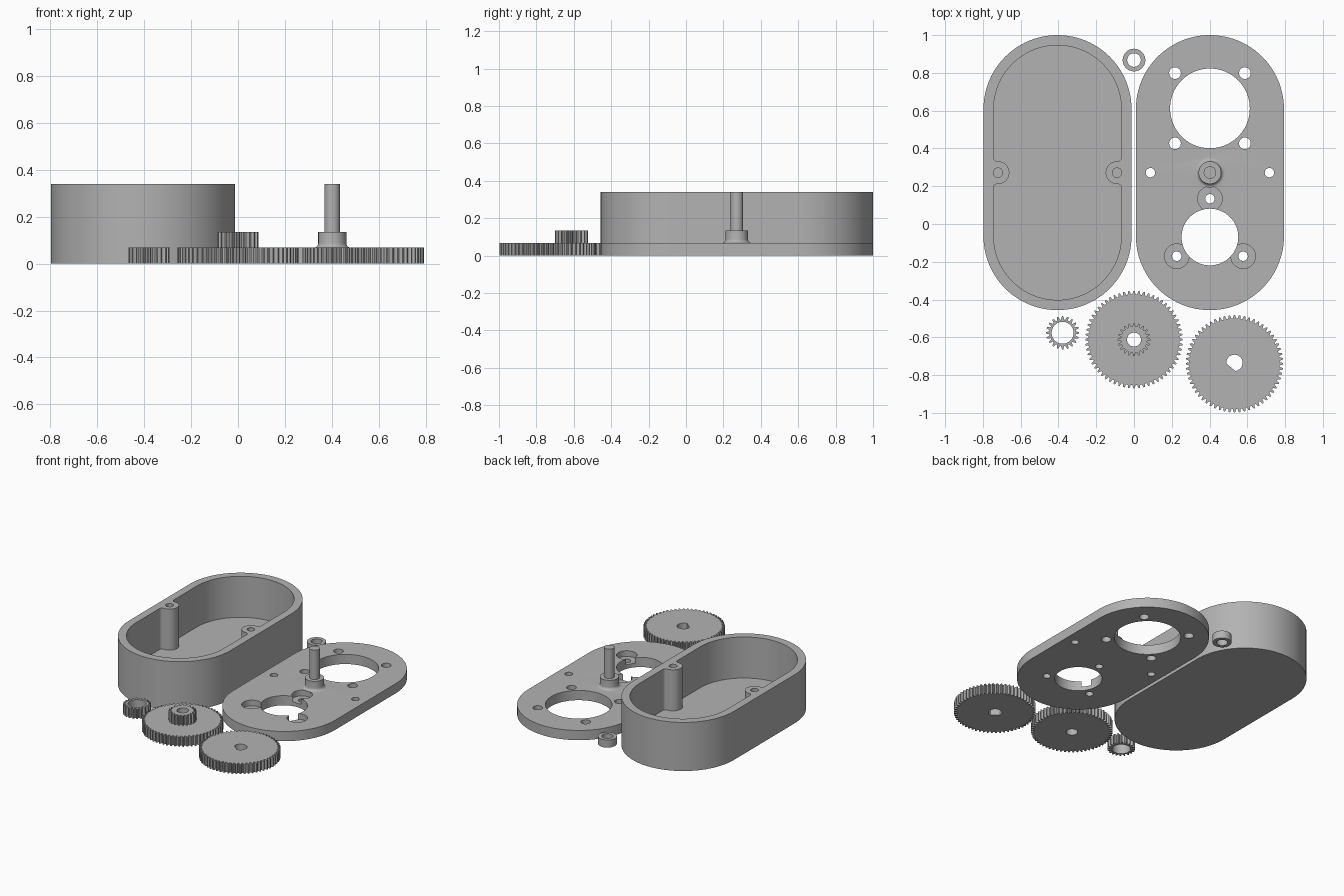
import bpy, bmesh, math
from math import pi, sin, cos

if "Cube" in bpy.data.objects:
    bpy.data.objects.remove(bpy.data.objects["Cube"])

grey = bpy.data.materials.new("plain grey")
grey.diffuse_color = (0.45, 0.45, 0.45, 1)
grey.use_nodes = True
grey.node_tree.nodes["Principled BSDF"].inputs["Base Color"].default_value = grey.diffuse_color


def arc(cx, cy, r, a0, a1, n):
    """Points on an arc, angles in degrees."""
    return [(cx + r * cos(math.radians(a0 + (a1 - a0) * i / n)),
             cy + r * sin(math.radians(a0 + (a1 - a0) * i / n))) for i in range(n + 1)]


def circle(cx, cy, r, n=48):
    return arc(cx, cy, r, 0, 360, n)[:-1]


def stadium(cx, cy, r, half):
    return arc(cx, cy + half, r, 0, 180, 48) + arc(cx, cy - half, r, 180, 360, 48)


def gear_outline(cx, cy, tip, teeth, depth=0.018):
    pts = []
    for i in range(teeth):
        for f, d in ((-0.34, 1), (-0.24, 0.5), (-0.12, 0), (0.12, 0), (0.24, 0.5), (0.34, 1)):
            a = 2 * pi * (i + f) / teeth
            r = tip - depth * d
            pts.append((cx + r * cos(a), cy + r * sin(a)))
    return pts


def prism(name, outlines, z0, z1):
    """Extrude counter-clockwise outlines from z0 to z1 as one object."""
    bm = bmesh.new()
    for pts in outlines:
        low = [bm.verts.new((x, y, z0)) for x, y in pts]
        top = [bm.verts.new((x, y, z1)) for x, y in pts]
        bm.faces.new(low[::-1])
        bm.faces.new(top)
        n = len(pts)
        for i in range(n):
            j = (i + 1) % n
            bm.faces.new((low[i], low[j], top[j], top[i]))
    return finish(name, bm)


def finish(name, bm):
    mesh = bpy.data.meshes.new(name)
    bm.to_mesh(mesh)
    bm.free()
    mesh.materials.append(grey)
    ob = bpy.data.objects.new(name, mesh)
    bpy.context.collection.objects.link(ob)
    return ob


def combine(ob, other, op='DIFFERENCE'):
    """Apply a boolean and remove the helper."""
    mod = ob.modifiers.new("cut", 'BOOLEAN')
    mod.operation, mod.solver, mod.object = op, 'EXACT', other
    bpy.context.view_layer.objects.active = ob
    bpy.ops.object.modifier_apply(modifier=mod.name)
    bpy.data.objects.remove(other)


def cut(ob, outlines, z0, z1):
    combine(ob, prism("cutter", outlines, z0, z1))


BX, PX, CY = -0.405, 0.402, 0.272      # box centre, plate centre, shared middle
R, HALF, PLATE_H, TALL = 0.392, 0.336, 0.068, 0.34

# Housing: rounded box whose cavity bends around two screw bosses
ri, bx, br, fr = 0.338, 0.315, 0.06, 0.02
fx = ri - fr
fy = math.sqrt((br + fr) ** 2 - (fx - bx) ** 2)
t = math.degrees(math.atan2(fy, bx - fx))
side = (arc(0, -HALF, ri, -90, 0, 24)
        + arc(fx, -fy, fr, 0, t, 8)
        + arc(bx, 0, br, 180 + t, 180 - t + 0, 24)[1:]
        + arc(fx, fy, fr, -t, 0, 8)[1:]
        + arc(0, HALF, ri, 0, 90, 24))
side = side[:-1]
cavity = [(BX + x, CY + y) for x, y in side] + [(BX - x, CY - y) for x, y in side]
box = prism("housing", [stadium(BX, CY, R, HALF)], 0, TALL)
cut(box, [cavity], 0.053, 0.5)
cut(box, [circle(BX + s * bx, CY, 0.025, 24) for s in (-1, 1)], 0.1, 0.5)

# Cover plate: bearing opening, motor opening and screw holes
plate = prism("cover_plate", [stadium(PX, CY, R, HALF)], 0, PLATE_H)
motor_y = -0.069
lugs = [(PX + 0.203 * cos(math.radians(a)), motor_y + 0.203 * sin(math.radians(a)))
        for a in (90, 210, 330)]
holes = [circle(PX, 0.612, 0.211, 72), circle(PX, motor_y, 0.15, 64)]
holes += [circle(PX + sx * 0.185, 0.613 + sy * 0.186, 0.031, 24)
          for sx in (-1, 1) for sy in (-1, 1)]
holes += [circle(PX + s * 0.315, CY, 0.025, 24) for s in (-1, 1)]
holes += [circle(x, y, 0.025, 24) for x, y in lugs]
cut(plate, holes, -0.1, 0.2)
# Recesses for the motor lugs
cut(plate, [circle(x, y, 0.065, 40) for x, y in lugs], 0.028, 0.2)

# Spindle: stepped pin with a flared foot, turned around its axis
bm = bmesh.new()
profile = [(0, 0.05), (0.079, 0.05), (0.079, 0.068)]
profile += [(0.079 - 0.019 * sin(a * pi / 12), 0.087 - 0.019 * cos(a * pi / 12)) for a in range(1, 7)]
profile += [(0.06, 0.135), (0.033, 0.135), (0.033, TALL), (0, TALL)]
vs = [bm.verts.new((PX + r, CY, z)) for r, z in profile]
es = [bm.edges.new(p) for p in zip(vs, vs[1:])]
bmesh.ops.spin(bm, geom=vs + es, cent=(PX, CY, 0), axis=(0, 0, 1), angle=2 * pi, steps=48)
bmesh.ops.remove_doubles(bm, verts=bm.verts, dist=1e-5)
bmesh.ops.recalc_face_normals(bm, faces=bm.faces)
combine(plate, finish("spindle", bm), 'UNION')

# Spacer ring
ring = prism("spacer_ring", [circle(0, 0.868, 0.06)], 0, 0.053)
cut(ring, [circle(0, 0.868, 0.036)], -0.1, 0.2)

# Small gear
small = prism("small_gear", [gear_outline(-0.378, -0.576, 0.088, 20)], 0, PLATE_H)
cut(small, [circle(-0.378, -0.576, 0.058)], -0.1, 0.2)

# Stepped gear: wheel with a pinion on top
step = prism("stepped_gear", [gear_outline(0, -0.612, 0.258, 60)], 0, PLATE_H)
combine(step, prism("pinion", [gear_outline(0, -0.612, 0.088, 20)], 0.04, 0.135), 'UNION')
cut(step, [circle(0, -0.612, 0.037)], -0.1, 0.2)

# Output gear with a flat-sided bore
out = prism("output_gear", [gear_outline(0.532, -0.74, 0.258, 60)], 0, PLATE_H)
cut(out, [arc(0.532, -0.735, 0.043, -85, 185, 40)], -0.1, 0.2)

# Smooth round walls, keep hard edges
bpy.ops.object.select_all(action='DESELECT')
for ob in (box, plate, ring, small, step, out):
    ob.select_set(True)
bpy.context.view_layer.objects.active = box
bpy.ops.object.shade_smooth_by_angle(angle=math.radians(30))
